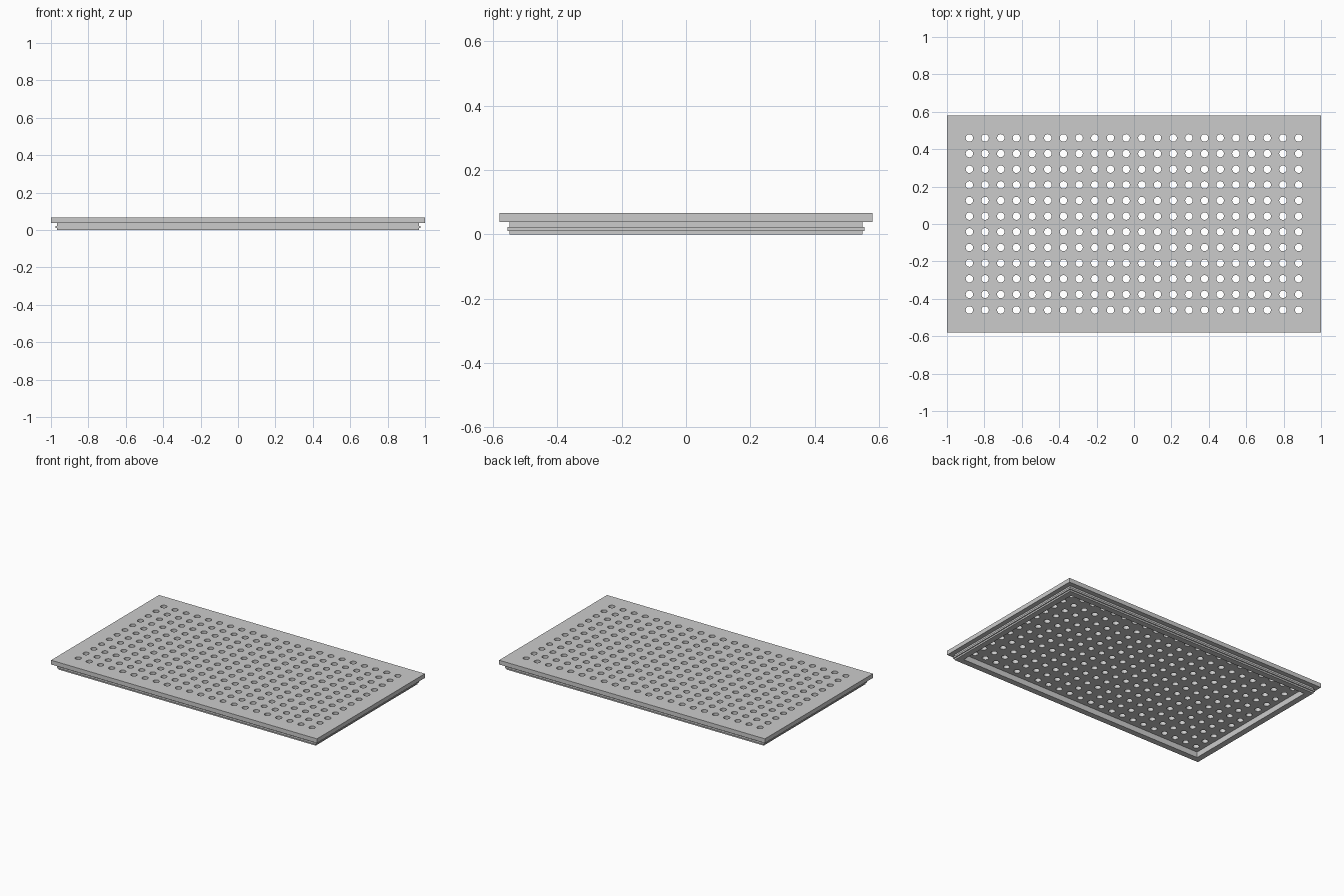
import bpy
import bmesh
from mathutils import Matrix

cube = bpy.data.objects.get("Cube")
if cube:
    bpy.data.objects.remove(cube, do_unlink=True)

# Single flat grey
grey = bpy.data.materials.new("light_grey")
grey.use_nodes = True
COLOUR = (0.6, 0.6, 0.6, 1)
grey.diffuse_color = COLOUR
grey.node_tree.nodes["Principled BSDF"].inputs["Base Color"].default_value = COLOUR

HALF_X, HALF_Y = 1.0, 0.58
PLATE_BOTTOM, PLATE_TOP = 0.038, 0.067
COLUMNS, ROWS = 22, 12
HOLE_X, HOLE_Y, HOLE_RADIUS = 0.88, 0.46, 0.02


def make_object(name, bm):
    bmesh.ops.recalc_face_normals(bm, faces=bm.faces[:])
    mesh = bpy.data.meshes.new(name)
    bm.to_mesh(mesh)
    bm.free()
    mesh.materials.append(grey)
    obj = bpy.data.objects.new(name, mesh)
    bpy.context.collection.objects.link(obj)
    return obj


def rectangular_ring(name, profile):
    """Sweep a closed profile of (inset from plate edge, height) round the plate."""
    bm = bmesh.new()
    loops = []
    for inset, z in profile:
        x, y = HALF_X - inset, HALF_Y - inset
        loops.append([bm.verts.new((sx * x, sy * y, z))
                      for sx, sy in ((-1, -1), (1, -1), (1, 1), (-1, 1))])
    for i, loop in enumerate(loops):
        following = loops[(i + 1) % len(loops)]
        for j in range(4):
            k = (j + 1) % 4
            bm.faces.new((loop[j], loop[k], following[k], following[j]))
    return make_object(name, bm)


# Top plate
bm = bmesh.new()
thickness = PLATE_TOP - PLATE_BOTTOM
bmesh.ops.create_cube(
    bm, size=1,
    matrix=Matrix.Translation((0, 0, PLATE_BOTTOM + thickness / 2))
    @ Matrix.Diagonal((2 * HALF_X, 2 * HALF_Y, thickness, 1)))
plate = make_object("perforated_plate", bm)

# Grid of through holes
bm = bmesh.new()
for i in range(COLUMNS):
    for j in range(ROWS):
        x = HOLE_X * (2 * i / (COLUMNS - 1) - 1)
        y = HOLE_Y * (2 * j / (ROWS - 1) - 1)
        bmesh.ops.create_cone(
            bm, cap_ends=True, segments=16, radius1=HOLE_RADIUS,
            radius2=HOLE_RADIUS, depth=0.2,
            matrix=Matrix.Translation((x, y, PLATE_TOP)))
cutter = make_object("hole_cutter", bm)
cutter.hide_render = True

cut = plate.modifiers.new("holes", "BOOLEAN")
cut.operation = "DIFFERENCE"
cut.solver = "EXACT"
cut.object = cutter
bpy.context.view_layer.objects.active = plate
bpy.ops.object.modifier_apply(modifier=cut.name)
bpy.data.objects.remove(cutter, do_unlink=True)

# Hollow rim under the plate, with a raised bead round its outside
OUTER, BEAD, INNER = 0.032, 0.025, 0.072
rectangular_ring("lower_rim", [
    (INNER, 0), (OUTER, 0),
    (OUTER, 0.011), (BEAD, 0.011), (BEAD, 0.023), (OUTER, 0.023),
    (OUTER, PLATE_BOTTOM), (INNER, PLATE_BOTTOM)])
